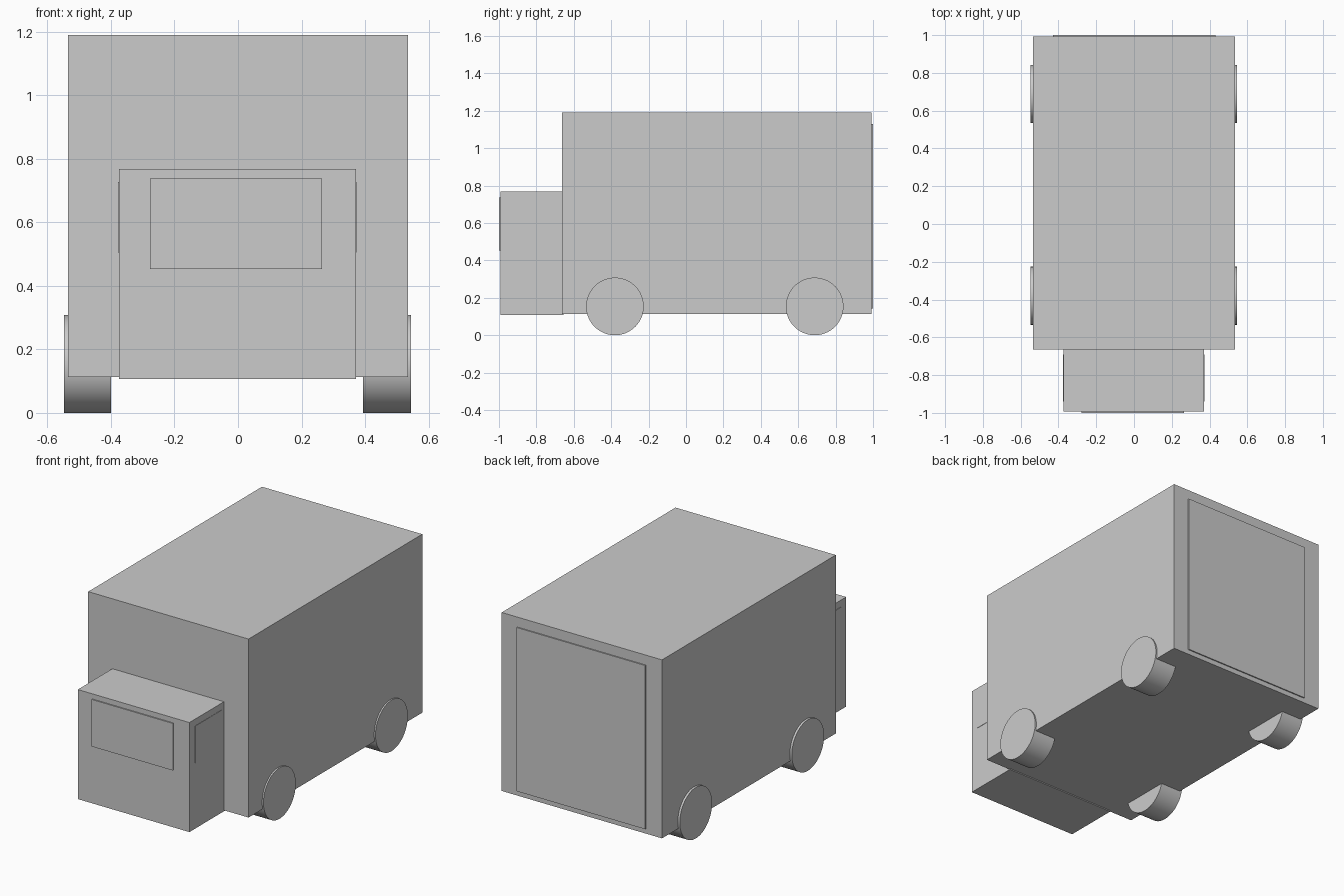
import bpy
from math import pi

if "Cube" in bpy.data.objects:
    bpy.data.objects.remove(bpy.data.objects["Cube"])


def box(name, x, y, z):
    """Axis-aligned box from (min, max) ranges."""
    bpy.ops.mesh.primitive_cube_add(size=1, location=[(a + b) / 2 for a, b in (x, y, z)])
    ob = bpy.context.object
    ob.name = name
    ob.scale = [b - a for a, b in (x, y, z)]
    bpy.ops.object.transform_apply(location=False, rotation=False, scale=True)
    return ob


def wheel(name, x0, x1, y, r=0.154):
    bpy.ops.mesh.primitive_cylinder_add(vertices=64, radius=r, depth=x1 - x0,
                                        location=((x0 + x1) / 2, y, r),
                                        rotation=(0, pi / 2, 0))
    bpy.context.object.name = name
    bpy.ops.object.shade_smooth_by_angle()


# Main bodies
box("cargo_box", (-0.535, 0.535), (-0.664, 0.993), (0.113, 1.19))
box("cab", (-0.374, 0.371), (-0.993, -0.655), (0.107, 0.768))

# Thin raised panels: windscreen, side windows, rear door
box("windscreen", (-0.277, 0.265), (-1.0, -0.985), (0.453, 0.737))
box("left_window", (-0.377, -0.365), (-0.94, -0.69), (0.505, 0.727))
box("right_window", (0.362, 0.373), (-0.94, -0.69), (0.505, 0.727))
box("rear_door", (-0.428, 0.431), (0.985, 1.0), (0.142, 1.13))

# Wheels
for label, y in (("front", -0.38), ("rear", 0.688)):
    wheel(label + "_left_wheel", -0.548, -0.399, y)
    wheel(label + "_right_wheel", 0.394, 0.544, y)
